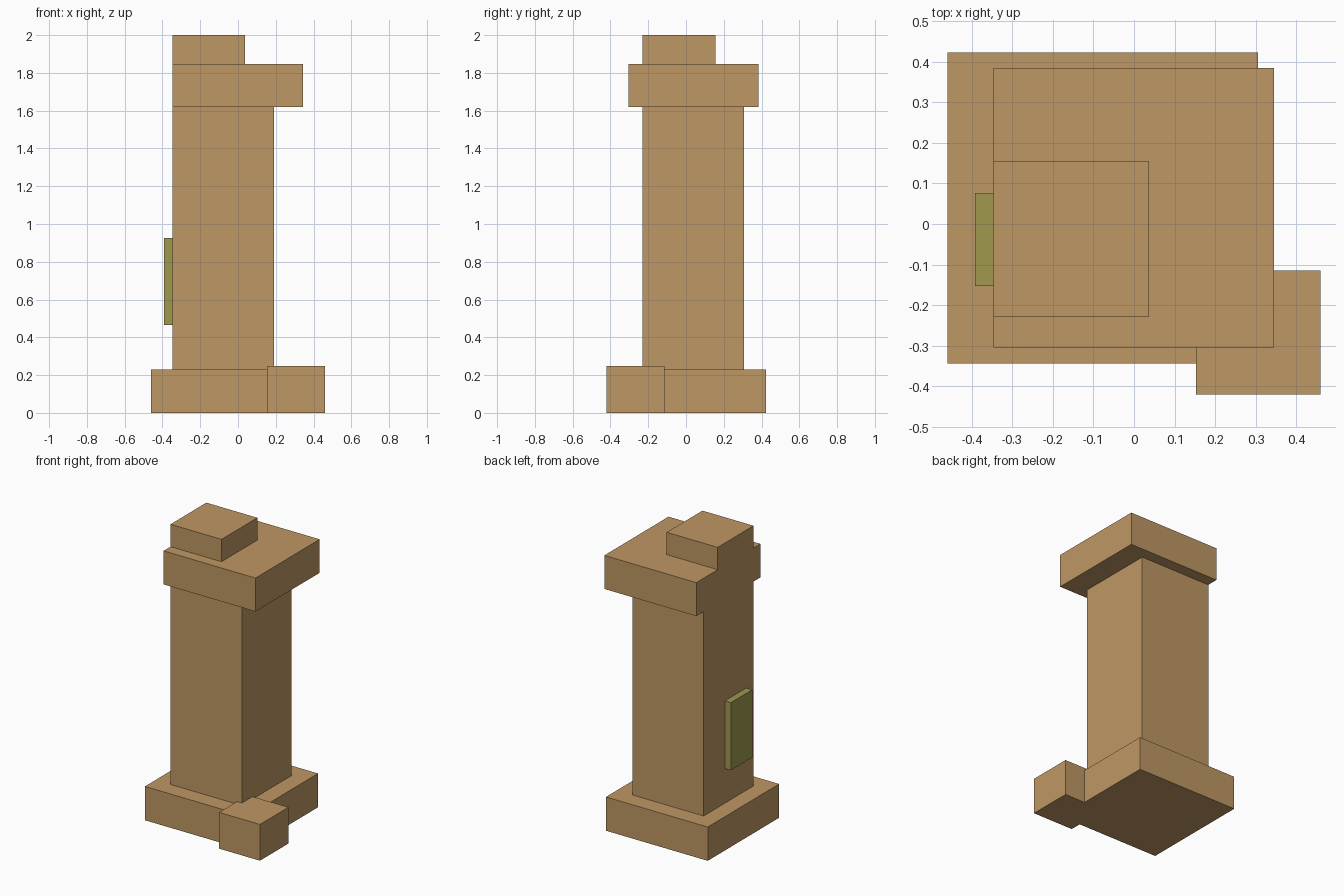
import bpy
from mathutils import Matrix, Vector
import bmesh

if "Cube" in bpy.data.objects:
    bpy.data.objects.remove(bpy.data.objects["Cube"], do_unlink=True)


def material(name, colour):
    mat = bpy.data.materials.new(name)
    mat.use_nodes = True
    mat.diffuse_color = colour
    mat.node_tree.nodes["Principled BSDF"].inputs["Base Color"].default_value = colour
    return mat


def box(name, low, high, mat):
    """Flat-faced block between two opposite corners."""
    low, high = Vector(low), Vector(high)
    bm = bmesh.new()
    bmesh.ops.create_cube(bm, size=1, matrix=Matrix.Diagonal((*(high - low), 1)))
    mesh = bpy.data.meshes.new(name)
    bm.to_mesh(mesh)
    bm.free()
    mesh.materials.append(mat)
    obj = bpy.data.objects.new(name, mesh)
    obj.location = (low + high) / 2
    bpy.context.collection.objects.link(obj)
    return obj


tan = material("tan_stone", (0.52, 0.31, 0.127, 1))
olive = material("olive_plaque", (0.35, 0.315, 0.08, 1))

SIDE = -0.347   # shared plane of the shaft, cap and top block
BASE_TOP, CAP_BOTTOM, CAP_TOP = 0.23, 1.62, 1.848

# Foot of the pillar
box("base", (-0.46, -0.344, 0), (0.306, 0.423, BASE_TOP), tan)
box("corner_block", (0.153, -0.421, 0), (0.46, -0.115, 0.247), tan)

# Column and stepped head
box("shaft", (SIDE, -0.23, BASE_TOP), (0.19, 0.306, CAP_BOTTOM), tan)
box("cap", (SIDE, -0.305, CAP_BOTTOM), (0.345, 0.385, CAP_TOP), tan)
box("top_block", (SIDE, -0.23, CAP_TOP), (0.037, 0.155, 2), tan)

# Raised panel on the side of the shaft
box("side_plaque", (-0.392, -0.153, 0.465), (SIDE, 0.077, 0.926), olive)
